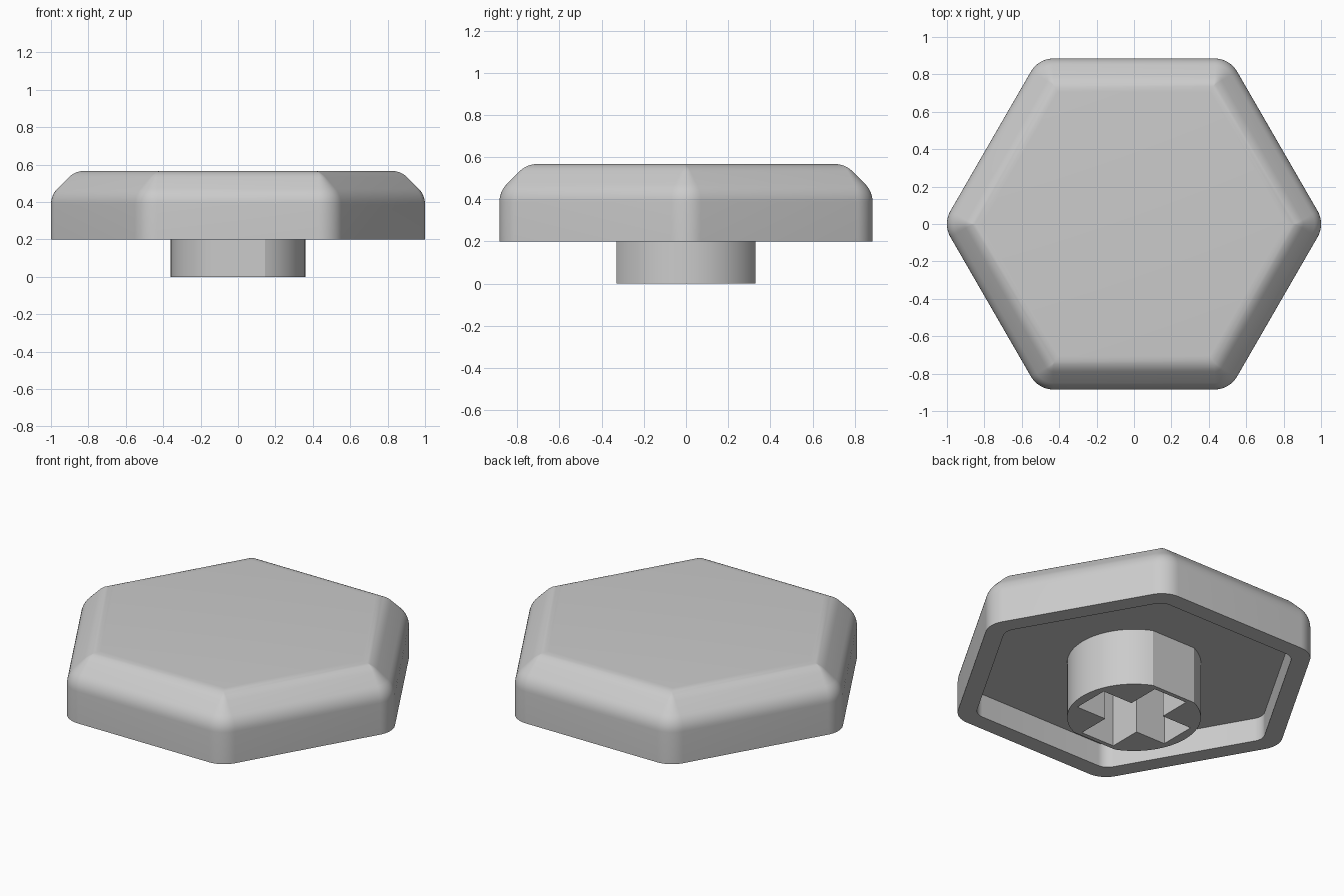
import bpy
import bmesh
from math import sin, cos, pi, tan, radians, sqrt, asin

if "Cube" in bpy.data.objects:
    bpy.data.objects.remove(bpy.data.objects["Cube"], do_unlink=True)

grey = bpy.data.materials.new("plain_grey")
grey.use_nodes = True
colour = (0.6, 0.6, 0.6, 1)
grey.diffuse_color = colour
grey.node_tree.nodes["Principled BSDF"].inputs["Base Color"].default_value = colour

APOTHEM, CORNER = 0.885, 0.14
RIM_Z, FLOOR_Z, TOP_Z = 0.2, 0.34, 0.567


def rounded_hexagon(apothem, radius, steps=10):
    """Hexagon outline with a vertex on +x and rounded corners."""
    centre = (apothem - radius) / cos(pi / 6)
    points = []
    for side in range(6):
        a = side * pi / 3
        for i in range(steps + 1):
            b = a - pi / 6 + pi / 3 * i / steps
            points.append((centre * cos(a) + radius * cos(b),
                           centre * sin(a) + radius * sin(b)))
    return points


def ring(bm, outline, z):
    return [bm.verts.new((x, y, z)) for x, y in outline]


def bridge(bm, a, b):
    n = len(a)
    for i in range(n):
        j = (i + 1) % n
        bm.faces.new((a[i], a[j], b[j], b[i]))


def finish(bm, name):
    bmesh.ops.remove_doubles(bm, verts=bm.verts, dist=0.0001)
    bmesh.ops.recalc_face_normals(bm, faces=bm.faces)
    mesh = bpy.data.meshes.new(name)
    bm.to_mesh(mesh)
    bm.free()
    mesh.materials.append(grey)
    obj = bpy.data.objects.new(name, mesh)
    bpy.context.collection.objects.link(obj)
    bpy.ops.object.select_all(action='DESELECT')
    obj.select_set(True)
    bpy.context.view_layer.objects.active = obj
    bpy.ops.object.shade_smooth_by_angle(angle=radians(25))


# Top edge: a 45 degree bevel blended into wall and top by two fillets
bevel, fillet = 0.13, 0.12
reach = bevel + fillet * tan(pi / 8)
edge = []
for i in range(7):
    a = pi / 4 * i / 6
    edge.append((fillet * (1 - cos(a)), TOP_Z - reach + fillet * sin(a)))
for i in range(7):
    a = pi / 4 * (1 + i / 6)
    edge.append((reach - fillet * cos(a), TOP_Z - fillet * (1 - sin(a))))

# Hollow cap: recess floor, recess wall, rim, outer wall and bevelled top
bm = bmesh.new()
recess = rounded_hexagon(APOTHEM - 0.1, 0.08)
rings = [ring(bm, recess, FLOOR_Z), ring(bm, recess, RIM_Z),
         ring(bm, rounded_hexagon(APOTHEM, CORNER), RIM_Z)]
for inset, z in edge:
    outline = rounded_hexagon(APOTHEM - inset, max(CORNER - inset, 0))
    rings.append(ring(bm, outline, z))
for lower, upper in zip(rings, rings[1:]):
    bridge(bm, lower, upper)
bm.faces.new(rings[0])
bm.faces.new(rings[-1])
finish(bm, "cap")

# Stem: round post with a flat at front and back
radius, flat = 0.36, 0.33
half = asin(flat / radius)
post = []
for start in (-half, pi - half):
    for i in range(33):
        a = start + 2 * half * i / 32
        post.append((radius * cos(a), radius * sin(a)))

# Cross-shaped socket, one arm at a time
arm, width = 0.305, 0.11
cross = []
for k in range(4):
    c, s = round(cos(k * pi / 2)), round(sin(k * pi / 2))
    for x, y in ((arm, -width), (arm, width), (width, width)):
        cross.append((x * c - y * s, x * s + y * c))

bm = bmesh.new()
foot, head = ring(bm, post, 0), ring(bm, post, FLOOR_Z + 0.005)
mouth, depth = ring(bm, cross, 0), ring(bm, cross, FLOOR_Z - 0.01)
bridge(bm, foot, head)
bridge(bm, mouth, depth)
bm.faces.new(head)
bm.faces.new(depth)
border = [bm.edges.get((loop[i - 1], loop[i]))
          for loop in (foot, mouth) for i in range(len(loop))]
bmesh.ops.triangle_fill(bm, edges=border, use_beauty=True)
finish(bm, "stem")
